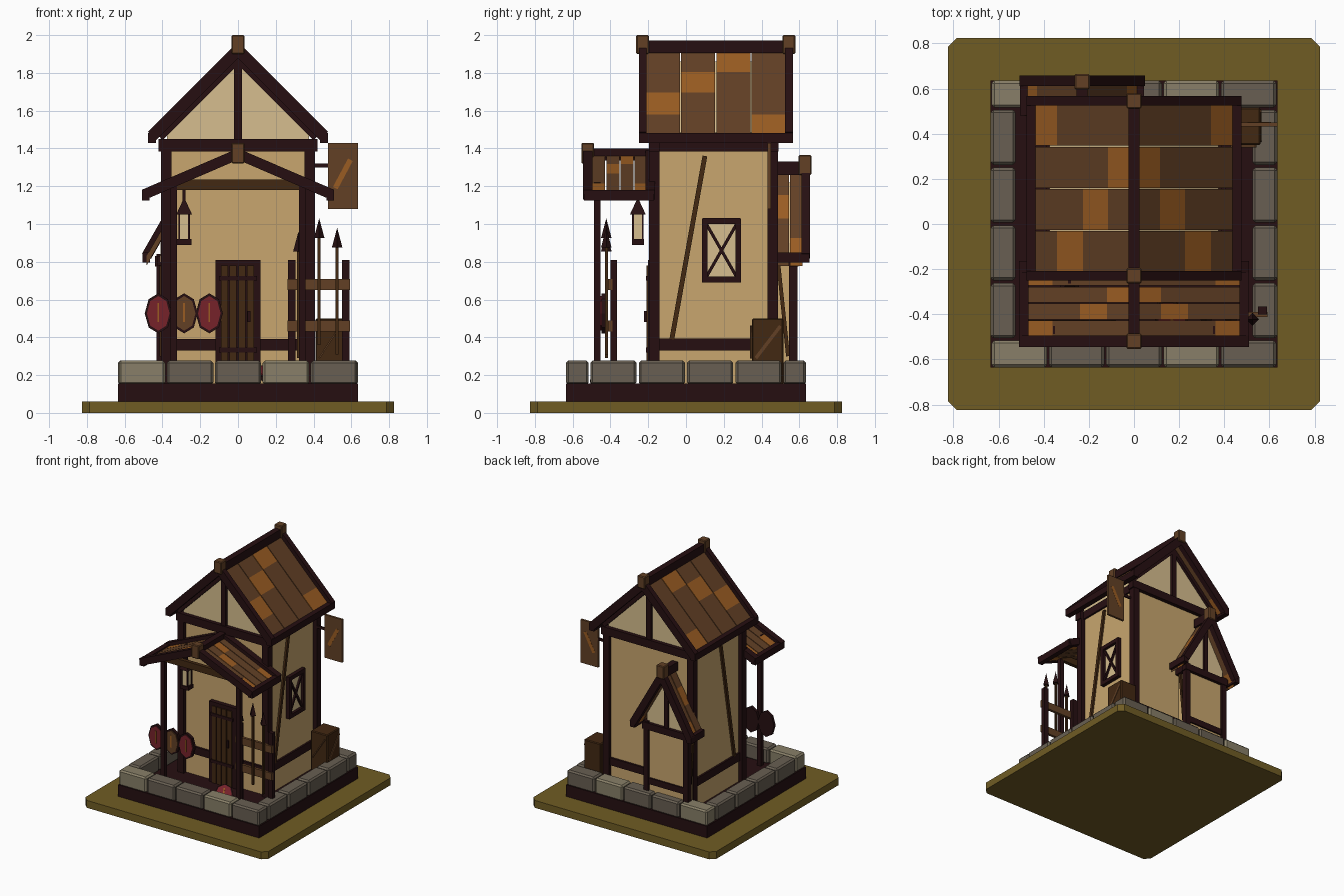
import bpy, math
from mathutils import Vector, Euler

def material(name, r, g, b):
    m = bpy.data.materials.new(name)
    lin = [((c / 255 + 0.055) / 1.055) ** 2.4 if c > 10 else c / 255 / 12.92 for c in (r, g, b)]
    m.diffuse_color = (*lin, 1)
    return m

OLIVE = material("olive ground", 112, 92, 36)
DARK = material("dark timber", 38, 15, 17)
PLASTER = material("plaster", 200, 166, 110)
PALE = material("pale plaster", 214, 190, 142)
STONE = material("grey stone", 104, 95, 82)
LIGHT = material("light stone", 136, 127, 104)
BROWN = material("brown wood", 98, 64, 37)
ORANGE = material("orange wood", 154, 92, 34)
DOOR = material("deep brown wood", 66, 40, 18)
RED = material("red paint", 118, 34, 42)

def mesh(name, verts, faces, mat):
    me = bpy.data.meshes.new(name)
    me.from_pydata(verts, [], faces)
    me.materials.append(mat)
    ob = bpy.data.objects.new(name, me)
    bpy.context.collection.objects.link(ob)
    return ob

def prism(name, pts, y0, y1, mat):
    """Extrude an x-z outline along y."""
    area = sum(a[0] * b[1] - b[0] * a[1] for a, b in zip(pts, pts[1:] + pts[:1]))
    if area < 0:
        pts = pts[::-1]
    n = len(pts)
    verts = [(x, y0, z) for x, z in pts] + [(x, y1, z) for x, z in pts]
    faces = [tuple(range(n)), tuple(range(2 * n - 1, n - 1, -1))]
    faces += [(i, i + n, (i + 1) % n + n, (i + 1) % n) for i in range(n)]
    return mesh(name, verts, faces, mat)

def box(name, x0, x1, y0, y1, z0, z1, mat, bevel=0):
    ob = prism(name, [(x0, z0), (x1, z0), (x1, z1), (x0, z1)], y0, y1, mat)
    if bevel:
        mod = ob.modifiers.new("bevel", 'BEVEL')
        mod.width, mod.segments = bevel, 1
    return ob

def bar(name, p, q, w, mat, d=None):
    """Square bar from p to q."""
    p, q, d = Vector(p), Vector(q), d or w
    h = (q - p).length / 2
    ob = box(name, -w / 2, w / 2, -d / 2, d / 2, -h, h, mat)
    ob.location = (p + q) / 2
    ob.rotation_euler = (q - p).to_track_quat('Z', 'Y').to_euler()
    return ob

def barge(name, cx, z0, m, d, t, y0, y1, mat=DARK):
    """Pair of sloping boards meeting at the ridge."""
    L = math.hypot(1, m)
    for s in (-1, 1):
        prism(name, [(cx, z0), (cx + s * d, z0 - m * d),
                     (cx + s * (d - t * m / L), z0 - m * d - t / L), (cx, z0 - t * L)], y0, y1, mat)

def tiles(name, cx, z0, m, edges, y0, y1, orange):
    """Tile strips from ridge to eave, one orange cell in each."""
    w = (y1 - y0) / len(orange)
    t = 0.025 * math.hypot(1, m)
    for s in (-1, 1):
        for i, pick in enumerate(orange):
            for k, (a, b) in enumerate(zip(edges, edges[1:])):
                prism(name, [(cx + s * a, z0 - m * a), (cx + s * b, z0 - m * b),
                             (cx + s * b, z0 - m * b - t), (cx + s * a, z0 - m * a - t)],
                      y0 + i * w + 0.003, y0 + (i + 1) * w - 0.003, ORANGE if k == pick else BROWN)

def finial(cx, cy, z0, z1):
    box("ridge_finial", cx - 0.034, cx + 0.034, cy - 0.034, cy + 0.034, z0, z1, BROWN, 0.006)

# Ground slab with cut corners, and dark platform
a, c = 0.825, 0.04
outline = [(a, c - a), (a, a - c), (a - c, a), (c - a, a), (-a, a - c), (-a, c - a), (c - a, -a), (a - c, -a)]
slab = prism("ground_slab", outline, -0.06, 0, OLIVE)
slab.rotation_euler = (math.pi / 2, 0, 0)
slab.location.z = 0
if slab.matrix_basis @ Vector((0, -0.06, 0)) != Vector((0, 0, 0)):
    slab.location.z = 0.06
box("platform", -0.635, 0.635, -0.635, 0.635, 0.06, 0.155, DARK)

# Stone border
for s in (-1, 1):
    for i in range(5):
        x = -0.635 + i * 0.254
        box("border_stone", x + 0.004, x + 0.25, min(s * 0.635, s * 0.515), max(s * 0.635, s * 0.515),
            0.15, 0.277, LIGHT if i in (0, 3) else STONE, 0.012)
    for i in range(4):
        y = -0.512 + i * 0.256
        box("border_stone", min(s * 0.635, s * 0.525), max(s * 0.635, s * 0.525), y + 0.006, y + 0.25,
            0.15, 0.277, STONE, 0.012)

# House walls and frame
box("house_walls", -0.375, 0.375, -0.165, 0.46, 0.15, 1.43, PLASTER)
prism("gable_walls", [(-0.375, 1.42), (0.375, 1.42), (0.375, 1.485), (0, 1.86), (-0.375, 1.485)], -0.165, 0.46, PALE)
for x in (-0.38, 0.38):
    for y in (-0.168, 0.46):
        box("corner_post", x - 0.028, x + 0.028, y - 0.028, y + 0.028, 0.15, 1.44, DARK)
for y in (-0.168, 0.463):
    box("sill_beam", -0.37, 0.37, y - 0.014, y + 0.014, 0.33, 0.39, DARK)
    box("gable_beam", -0.42, 0.42, y - 0.028, y + 0.028, 1.385, 1.45, DARK)
    box("king_post", -0.021, 0.021, y - 0.02, y + 0.02, 1.44, 1.87, DARK)
    barge("gable_rafter", 0, 1.885, 1, 0.42, 0.03, y - 0.02, y + 0.02)
for s in (-1, 1):
    for n, z0, z1 in (("side_sill", 0.33, 0.395), ("side_plate", 1.385, 1.45)):
        box(n, s * 0.376 - 0.014, s * 0.376 + 0.014, -0.16, 0.45, z0, z1, DARK)
    bar("side_brace", (s * 0.378, 0.1, 1.36), (s * 0.378, -0.075, 0.39), 0.025, DOOR)

# Main roof
tiles("roof_tile", 0, 1.92, 1, [0, 0.115, 0.225, 0.34, 0.45], -0.215, 0.53, (2, 1, 0, 3))
for y0, y1 in ((-0.25, -0.208), (0.525, 0.567)):
    barge("main_barge", 0, 1.965, 1, 0.477, 0.062, y0, y1)
box("main_ridge", -0.025, 0.025, -0.25, 0.567, 1.905, 1.972, DARK)
for s in (-1, 1):
    box("main_eave", s * 0.455 - 0.022, s * 0.455 + 0.022, -0.25, 0.567, 1.43, 1.483, DARK)
for y in (-0.23, 0.545):
    finial(0, y, 1.9, 2.0)

# Porch
tiles("porch_tile", 0, 1.37, 0.43, [0, 0.12, 0.24, 0.36, 0.485], -0.5, -0.2, (3, 1, 0, 3))
for y0, y1 in ((-0.545, -0.495), (-0.215, -0.165)):
    barge("porch_barge", 0, 1.40, 0.43, 0.51, 0.055, y0, y1)
box("porch_ridge", -0.025, 0.025, -0.54, -0.165, 1.335, 1.4, DARK)
finial(0, -0.52, 1.32, 1.43)
for s in (-1, 1):
    box("porch_eave", s * 0.488 - 0.02, s * 0.488 + 0.02, -0.54, -0.17, 1.125, 1.18, DARK)
    box("porch_post", s * 0.34 - 0.018, s * 0.34 + 0.018, -0.487, -0.452, 0.15, 1.22, DARK)
prism("porch_tie", [(-0.34, 1.18), (0.34, 1.18), (0.34, 1.21), (0.3, 1.235), (-0.3, 1.235), (-0.34, 1.21)],
      -0.48, -0.45, DOOR)

# Door with planks
box("door_frame", -0.12, 0.12, -0.2, -0.16, 0.15, 0.81, DARK)
for i in range(4):
    x = -0.09 + i * 0.046
    box("door_plank", x, x + 0.037, -0.208, -0.19, 0.15, 0.78, DOOR)
for z in (0.32, 0.7):
    box("door_strap", -0.1, 0.1, -0.213, -0.2, z, z + 0.025, DARK)
box("door_handle", 0.05, 0.066, -0.222, -0.2, 0.48, 0.54, DARK)

# Right window with cross bars
box("window_pane", 0.37, 0.382, 0.1, 0.28, 0.7, 1.01, PALE)
for y in (0.1, 0.277):
    box("window_jamb", 0.37, 0.405, y - 0.015, y + 0.015, 0.69, 1.03, DARK)
for z in (0.705, 1.015):
    box("window_rail", 0.37, 0.405, 0.09, 0.285, z - 0.016, z + 0.016, DARK)
for s in (-1, 1):
    bar("window_cross", (0.388, 0.188 - s * 0.08, 0.72), (0.388, 0.188 + s * 0.08, 1.0), 0.016, DARK)

# Rear annex
ax = -0.23
box("annex_walls", ax - 0.17, ax + 0.17, 0.45, 0.57, 0.15, 0.82, PLASTER)
prism("annex_gable", [(ax - 0.18, 0.8), (ax + 0.18, 0.8), (ax + 0.18, 0.9), (ax, 1.22), (ax - 0.18, 0.9)], 0.45, 0.57, PALE)
for s in (-1, 1):
    x = ax + s * 0.18
    box("annex_post", x - 0.022, x + 0.022, 0.545, 0.59, 0.15, 0.84, DARK)
    box("annex_side_plate", x - 0.02, x + 0.02, 0.45, 0.58, 0.78, 0.83, DARK)
    bar("annex_brace", (x - s * 0.004, 0.49, 0.78), (x - s * 0.004, 0.54, 0.3), 0.02, DOOR)
box("annex_beam", ax - 0.21, ax + 0.21, 0.55, 0.595, 0.775, 0.83, DARK)
box("annex_sill", ax - 0.18, ax + 0.18, 0.55, 0.583, 0.33, 0.38, DARK)
box("annex_king_post", ax - 0.018, ax + 0.018, 0.55, 0.588, 0.82, 1.23, DARK)
tiles("annex_tile", ax, 1.275, 1.75, [0, 0.07, 0.14, 0.2, 0.255], 0.475, 0.62, (1, 3))
barge("annex_barge", ax, 1.33, 1.75, 0.278, 0.055, 0.612, 0.657)
box("annex_ridge", ax - 0.025, ax + 0.025, 0.47, 0.65, 1.26, 1.33, DARK)
for s in (-1, 1):
    box("annex_eave", ax + s * 0.255 - 0.02, ax + s * 0.255 + 0.02, 0.48, 0.655, 0.795, 0.85, DARK)
finial(ax, 0.63, 1.26, 1.365)

# Shields: dark rim, coloured face, orange stripe
def shield(x, y, z, mat, rot=(0, 0, 0)):
    for n, w, h, y0, y1, m in (("shield_rim", 0.072, 0.106, -0.008, 0.014, DARK), ("shield_face", 0.06, 0.092, -0.014, 0, mat)):
        pts = [(w * math.sin(k * math.pi / 4), h * math.cos(k * math.pi / 4)) for k in range(8)]
        ob = prism(n, pts, y0, y1, m)
        ob.location, ob.rotation_euler = (x, y, z), rot
    ob = box("shield_stripe", -0.005, 0.005, -0.018, -0.01, -0.045, 0.055, ORANGE)
    ob.location, ob.rotation_euler = (x, y, z), rot

for x, mat in ((-0.422, RED), (-0.285, BROWN), (-0.152, RED)):
    shield(x, -0.44, 0.527, mat)
shield(0.165, -0.42, 0.2, RED, (math.radians(-65), 0, 0.5))

# Weapon rack with spears
for x in (0.285, 0.57):
    box("rack_post", x - 0.02, x + 0.02, -0.4, -0.365, 0.15, 0.81, DARK)
for z in (0.43, 0.65):
    box("rack_rail", 0.262, 0.592, -0.412, -0.39, z, z + 0.06, BROWN)
for x, z in ((0.32, 0.96), (0.43, 1.03), (0.525, 0.98)):
    box("spear_shaft", x - 0.008, x + 0.008, -0.43, -0.414, z - 0.67, z - 0.09, DOOR)
    r, y, b = 0.028, -0.422, z - 0.105
    mesh("spear_head", [(x - r, y, b), (x, y - r, b), (x + r, y, b), (x, y + r, b), (x, y, z)],
         [(3, 2, 1, 0), (0, 1, 4), (1, 2, 4), (2, 3, 4), (3, 0, 4)], DARK)

# Lantern
lx, ly = -0.285, -0.255
box("lantern_glass", lx - 0.024, lx + 0.024, ly - 0.024, ly + 0.024, 0.91, 1.07, PALE)
box("lantern_base", lx - 0.038, lx + 0.038, ly - 0.032, ly + 0.032, 0.89, 0.92, DARK)
for dx in (-0.026, 0.026):
    for dy in (-0.026, 0.026):
        box("lantern_bar", lx + dx - 0.005, lx + dx + 0.005, ly + dy - 0.005, ly + dy + 0.005, 0.9, 1.07, DARK)
q = 0.042
mesh("lantern_cap", [(lx - q, ly - q, 1.05), (lx + q, ly - q, 1.05), (lx + q, ly + q, 1.05), (lx - q, ly + q, 1.05), (lx, ly, 1.14)],
     [(3, 2, 1, 0), (0, 1, 4), (1, 2, 4), (2, 3, 4), (3, 0, 4)], DARK)
box("lantern_hook", lx - 0.008, lx + 0.008, ly - 0.008, ly + 0.008, 1.1, 1.25, DARK)

# Crate with diagonal slats
box("crate", 0.41, 0.56, 0.35, 0.515, 0.15, 0.5, DOOR, 0.006)
bar("crate_slat", (0.43, 0.348, 0.29), (0.54, 0.348, 0.46), 0.018, BROWN, 0.008)
bar("crate_slat", (0.561, 0.37, 0.29), (0.561, 0.5, 0.46), 0.008, BROWN, 0.018)

# Hanging sign
box("sign_board", 0.477, 0.635, 0.432, 0.45, 1.08, 1.43, BROWN)
bar("sign_stripe", (0.515, 0.441, 1.19), (0.595, 0.441, 1.34), 0.02, ORANGE, 0.028)
box("sign_bracket", 0.4, 0.49, 0.434, 0.448, 1.3, 1.32, DARK)
